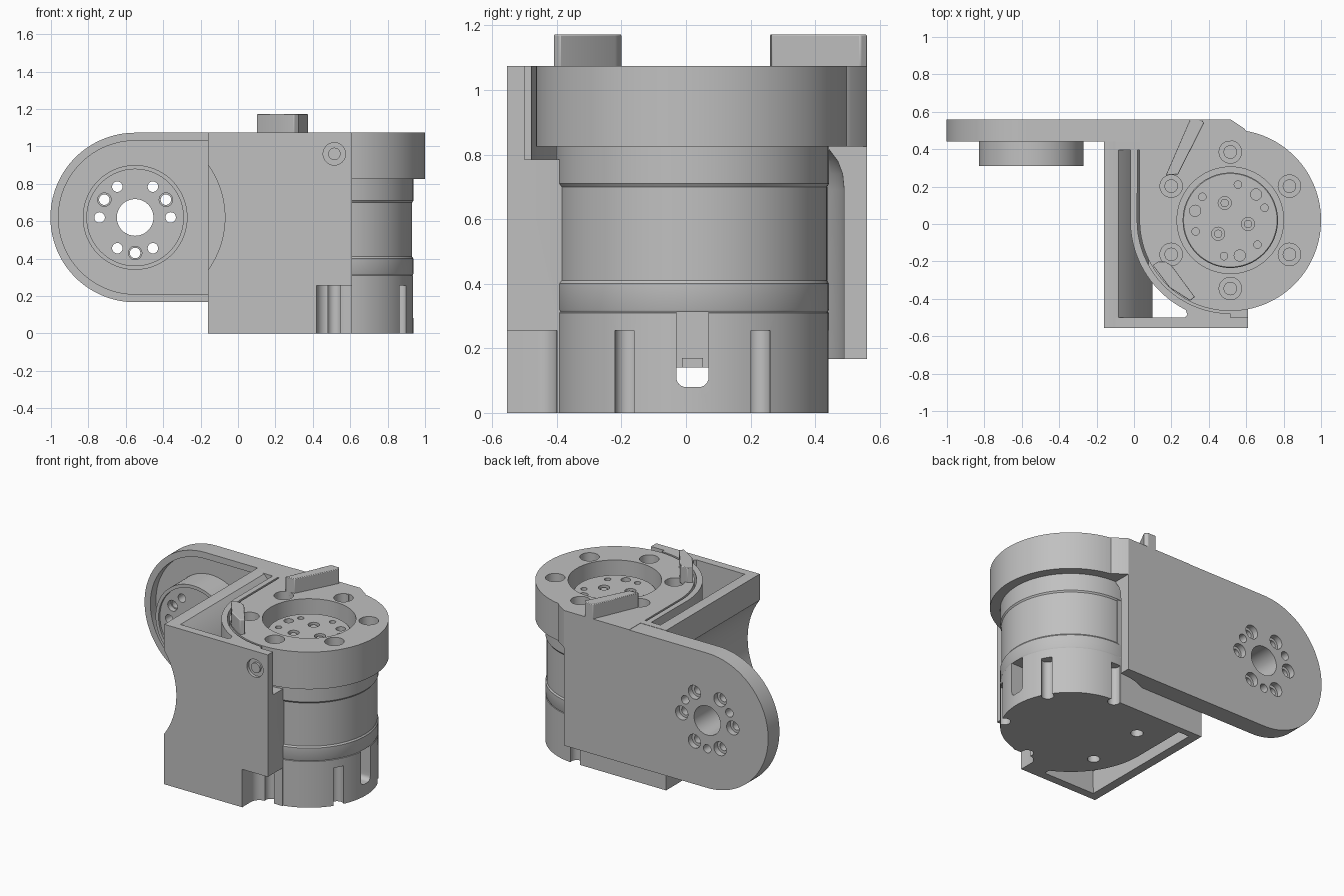
import bpy, bmesh
from math import sin, cos, pi, radians

if "Cube" in bpy.data.objects:
    bpy.data.objects.remove(bpy.data.objects["Cube"])

grey = bpy.data.materials.new("machined_grey")
grey.use_nodes = True
tone = (0.53, 0.53, 0.53, 1)
grey.diffuse_color = tone
grey.node_tree.nodes["Principled BSDF"].inputs["Base Color"].default_value = tone

CX, CY = 0.515, 0.02       # motor axis
HX, HZ = -0.55, 0.62       # arm hub axis
TOP = 1.075
parts = []


def arc(cx, cy, r, start, end, n=32):
    angles = [radians(start + (end - start) * i / n) for i in range(n + 1)]
    return [(cx + r * cos(a), cy + r * sin(a)) for a in angles]


def circle(cx, cy, r, n=32):
    return arc(cx, cy, r, 0, 360 - 360 / n, n - 1)


def polar(r, degrees):
    return CX + r * cos(radians(degrees)), CY + r * sin(radians(degrees))


def finish(name, bm, keep):
    bmesh.ops.recalc_face_normals(bm, faces=bm.faces)
    mesh = bpy.data.meshes.new(name)
    bm.to_mesh(mesh)
    bm.free()
    mesh.materials.append(grey)
    obj = bpy.data.objects.new(name, mesh)
    bpy.context.collection.objects.link(obj)
    if keep:
        parts.append(obj)
    else:
        obj.hide_render = True
    return obj


def prism(name, outline, low, high, axis="z", keep=True):
    """Extrude an outline along z, an x-z outline along y, or a y-z outline along x."""
    bm = bmesh.new()
    put = {"z": lambda p, d: (p[0], p[1], d),
           "y": lambda p, d: (p[0], d, p[1]),
           "x": lambda p, d: (d, p[0], p[1])}[axis]
    rings = [[bm.verts.new(put(p, d)) for p in outline] for d in (low, high)]
    bm.faces.new(rings[0])
    bm.faces.new(rings[1])
    for i in range(len(outline)):
        j = (i + 1) % len(outline)
        bm.faces.new((rings[0][i], rings[0][j], rings[1][j], rings[1][i]))
    return finish(name, bm, keep)


def rect(x0, x1, y0, y1):
    return [(x0, y0), (x1, y0), (x1, y1), (x0, y1)]


def lathe(name, profile, n=96, keep=True):
    """Solid of revolution about the motor axis."""
    bm = bmesh.new()
    rings = [[bm.verts.new((*polar(r, 360 * i / n), z)) for i in range(n)] for r, z in profile]
    for a, b in zip(rings, rings[1:]):
        for i in range(n):
            j = (i + 1) % n
            bm.faces.new((a[i], a[j], b[j], b[i]))
    bm.faces.new(rings[0])
    bm.faces.new(rings[-1])
    return finish(name, bm, keep)


def subtract(targets, cutter):
    for obj in targets:
        mod = obj.modifiers.new("cut", "BOOLEAN")
        mod.operation, mod.solver, mod.object = "DIFFERENCE", "EXACT", cutter
        graph = bpy.context.evaluated_depsgraph_get()
        mesh = bpy.data.meshes.new_from_object(obj.evaluated_get(graph))
        obj.modifiers.clear()
        obj.data = mesh
    bpy.data.objects.remove(cutter)


def cut(targets, outline, low, high, axis="z"):
    subtract(targets, prism("cutter", outline, low, high, axis, keep=False))


# Motor body with stepped bands
body = lathe("motor_body", [
    (0.423, 0), (0.423, 0.31), (0.419, 0.312), (0.423, 0.32), (0.423, 0.4), (0.416, 0.41),
    (0.416, 0.7), (0.423, 0.71), (0.423, 0.84)])

# Housing block around the motor's left half
block = prism("housing_block",
              [(0.5, 0.44), (-0.02, 0.44)] + arc(CX, CY, 0.535, 180, 270)
              + [(0.61, -0.515), (0.61, -0.3), (0.5, 0)], 0, 0.785)

# Thin curved wall beside the slit
prism("curved_wall", [(-0.018, 0.41)] + arc(CX, CY, 0.535, 180, 270)
      + arc(CX, CY, 0.498, 270, 180) + [(0.018, 0.41)], 0.77, TOP)

# Side wall with a bulge, front wall, rear filler and corner web
side = prism("side_wall", [(-0.16, 0), (-0.1, 0)] + arc(HX, HZ, 0.65, -46, 44)
             + [(-0.1, TOP), (-0.16, TOP)], -0.555, 0.44, "y")
front = prism("front_wall", rect(-0.16, 0.61, -0.555, -0.5), 0, TOP)
rear = prism("rear_filler", rect(-0.16, 0.03, 0.395, 0.44), 0, TOP)
prism("corner_web", [(0.265, -0.51), (0.285, -0.485), (0.275, -0.455), (0.3, -0.45),
                     (0.41, -0.48), (0.41, -0.51)], 0, TOP)

# Round clearance for the hub, and lower corner relief
cut([side, front, rear], circle(HX, HZ, 0.48, 96), -0.7, 0.4395, "y")
cut([front, block], [(0.8, -0.7), (0.8, -0.4)] + arc(0.48, -0.46, 0.06, 90, 180, 8)
    + [(0.42, -0.7)], -0.1, 0.255)

# Screw on the front wall
cut([front], circle(CX, 0.96, 0.06), -0.6, -0.535, "y")
prism("front_screw", circle(CX, 0.96, 0.033), -0.55, -0.53, "y")

# Top flange
flange = prism("top_flange", [(0.03, 0.5)] + arc(CX, CY, 0.485, 180, 440, 90)
               + [(0.59, 0.51), (0.515, 0.56), (0.03, 0.56)], 0.825, TOP)
cut([flange], circle(CX, CY, 0.285, 64), 0.7, 1.2)

# Output disc in the flange recess
disc = lathe("output_disc", [(0.255, 0.83), (0.255, 0.985), (0.25, 0.99)], 64)
for k in range(3):
    for angle, radius in ((45, 0.03), (78, 0.02), (20, 0.02)):
        cut([disc], circle(*polar(0.195, angle + 120 * k), radius, 20), 0.94, 1.1)
    spot = polar(0.097, 120 * k - 12)
    cut([disc], circle(*spot, 0.035, 20), 0.96, 1.1)
    prism("disc_screw", circle(*spot, 0.022, 20), 0.95, 0.98)

# Flange bolts above, clearance grooves below
for k in range(6):
    angle = 30 + 60 * k
    spot = polar(0.365, angle)
    cut([flange], circle(*spot, 0.06), 0.99, 1.2)
    prism("flange_bolt", circle(*spot, 0.036), 0.98, 1.03)
    cut([body, block], circle(*polar(0.405, angle), 0.038, 24), -0.1, 0.255)

# Cable window and tunnel with rounded lower corners
slot = arc(0, 0.11, 0.03, 180, 270, 6) + arc(0.04, 0.11, 0.03, 270, 360, 6)
cut([body], slot + [(0.07, 0.312), (-0.03, 0.312)], 0.8, 1.1, "x")
cut([body, block, side], slot + [(0.07, 0.14), (-0.03, 0.14)], -0.3, 1.1, "x")
prism("cable_stub", rect(0.78, 0.86, -0.012, 0.052), 0.14, 0.17)


# Arm plate with a sunken front
def stadium(r, right):
    return [(right, HZ - r)] + arc(HX, HZ, r, 270, 90, 64) + [(right, HZ + r)]


arm = prism("arm_plate", stadium(0.453, 0.515), 0.44, 0.56, "y")
cut([arm], stadium(0.41, -0.16), 0.3, 0.5, "y")

# Clearance cove around the motor, rounded towards the flange
subtract([arm], lathe("cove", [(0.47, 0), (0.47, 0.69), (0.465, 0.74), (0.45, 0.78),
                               (0.42, 0.82)], keep=False))

# Hub with a rim, bore and bolt circle
hub = prism("arm_hub", circle(HX, HZ, 0.28, 96), 0.31, 0.51, "y")
cut([hub], circle(HX, HZ, 0.258, 96), 0.2, 0.325, "y")
cut([hub, arm], circle(HX, HZ, 0.098, 48), 0.2, 0.7, "y")
holes = [(60 * k, 0.028, [arm], 0.046, 0.52, 0.7) for k in range(6)]
holes += [(30 + 120 * k, 0.028, [hub], 0.036, 0.2, 0.36) for k in range(3)]
for angle, radius, bored, wide, low, high in holes:
    x = HX + 0.19 * cos(radians(angle))
    z = HZ + 0.19 * sin(radians(angle))
    cut([hub, arm], circle(x, z, radius, 32), 0.2, 0.7, "y")
    cut(bored, circle(x, z, wide, 32), low, high, "y")

# Locating bars on top
bars = [prism("rear_bar", [(0.17, 0.26), (0.235, 0.265), (0.375, 0.54), (0.36, 0.56), (0.3, 0.56)],
              1.05, 1.172),
        prism("front_bar", [(0.1, -0.22), (0.13, -0.2), (0.165, -0.2), (0.2, -0.22),
                            (0.325, -0.39), (0.3, -0.41), (0.19, -0.34)], 1.05, 1.172)]
for bar in bars:
    bevel = bar.modifiers.new("soft_edges", "BEVEL")
    bevel.width, bevel.segments = 0.004, 2

# Smooth curved faces, keep edges crisp
bpy.ops.object.select_all(action="DESELECT")
for obj in parts:
    obj.select_set(True)
bpy.context.view_layer.objects.active = parts[0]
bpy.ops.object.shade_smooth_by_angle(angle=radians(30))
